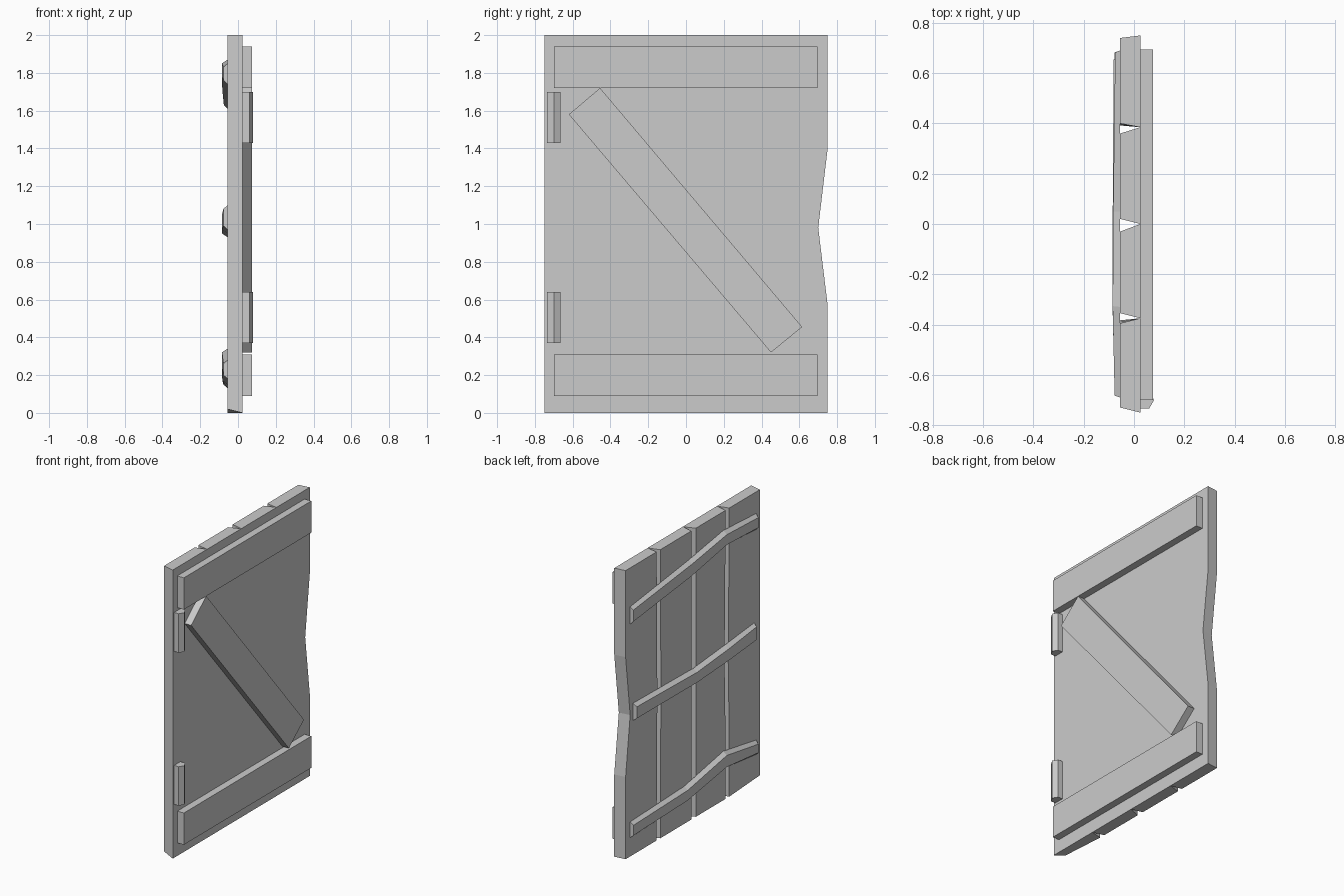
import bpy, bmesh, math

if "Cube" in bpy.data.objects:
    bpy.data.objects.remove(bpy.data.objects["Cube"])

FRONT, BACK = 0.025, -0.055


def loft(name, rings):
    """Skin a stack of equal-sized rings and cap both ends."""
    bm = bmesh.new()
    vs = [[bm.verts.new(p) for p in r] for r in rings]
    n = len(vs[0])
    for a, b in zip(vs, vs[1:]):
        for i in range(n):
            j = (i + 1) % n
            bm.faces.new((a[i], a[j], b[j], b[i]))
    bm.faces.new(vs[0][::-1])
    bm.faces.new(vs[-1])
    bmesh.ops.recalc_face_normals(bm, faces=bm.faces)
    me = bpy.data.meshes.new(name)
    bm.to_mesh(me)
    bm.free()
    ob = bpy.data.objects.new(name, me)
    bpy.context.collection.objects.link(ob)
    return ob


def board(name, outline, x0, x1):
    """Extrude a y-z outline along x."""
    return loft(name, [[(x, y, z) for y, z in outline] for x in (x0, x1)])


# Planks: vertical boards with wedge-shaped gaps open at the back
levels = [0.0, 0.57, 0.98, 1.4, 2.0]
bend = [0, 0.3, 1, 0.5, 0]
# seam: (front y, back lower y, back upper y, sideways bend at mid height)
seams = [(-0.75, -0.73, -0.73, 0.0), (-0.375, -0.395, -0.355, 0.012),
         (0.0, -0.03, 0.02, 0.0), (0.385, 0.36, 0.40, -0.008),
         (0.75, 0.74, 0.74, -0.05)]
notch = [0, 0, 1, 0, 0]
for k in range(4):
    lo, hi = seams[k], seams[k + 1]
    rings = []
    for i, z in enumerate(levels):
        s0 = lo[3] * bend[i]
        s1 = hi[3] * (notch[i] if k == 3 else bend[i])
        f0 = lo[0]
        f1 = hi[0] + (s1 if k == 3 else 0)
        zb = 0.02 if (k == 0 and i == 0) else z
        rings.append([(BACK, lo[2] + s0, zb), (BACK, hi[1] + s1, z),
                      (FRONT, f1, z), (FRONT, f0, z)])
    loft(f"plank_{k + 1}", rings)

# Front battens and diagonal brace
for name, z0, z1 in (("bottom_batten", 0.09, 0.31), ("top_batten", 1.72, 1.94)):
    board(name, [(-0.70, z0), (0.695, z0), (0.695, z1), (-0.70, z1)], FRONT, 0.075)
board("diagonal_brace", [(-0.62, 1.58), (0.45, 0.32), (0.615, 0.455), (-0.455, 1.72)],
      FRONT, 0.075)

# Hinge barrels: six-sided pins
for name, z0, z1 in (("lower_hinge", 0.37, 0.64), ("upper_hinge", 1.43, 1.70)):
    loft(name, [[(0.04 + 0.04 * math.cos(a * math.pi / 3),
                  -0.70 + 0.04 * math.sin(a * math.pi / 3), z) for a in range(6)]
                for z in (z0, z1)])

# Back straps: uneven tapered strips, each station is (y, bottom z, top z, depth)
straps = {
    "top_strap": [(0.69, 1.61, 1.73, 0.02), (0.05, 1.69, 1.81, 0.028),
                  (-0.33, 1.76, 1.87, 0.03), (-0.69, 1.74, 1.85, 0.022)],
    "middle_strap": [(0.66, 0.93, 1.05, 0.026), (0.0, 0.93, 1.04, 0.03),
                     (-0.35, 0.95, 1.07, 0.03), (-0.67, 0.97, 1.10, 0.022)],
    "bottom_strap": [(0.69, 0.13, 0.24, 0.022), (0.10, 0.15, 0.26, 0.028),
                     (-0.33, 0.22, 0.34, 0.03), (-0.69, 0.18, 0.28, 0.022)],
}
for name, stations in straps.items():
    loft(name, [[(BACK, y, z0), (BACK - d, y * 0.99, z0 + 0.02),
                 (BACK - d, y * 0.99, z1 - 0.02), (BACK, y, z1)]
                for y, z0, z1, d in stations])
